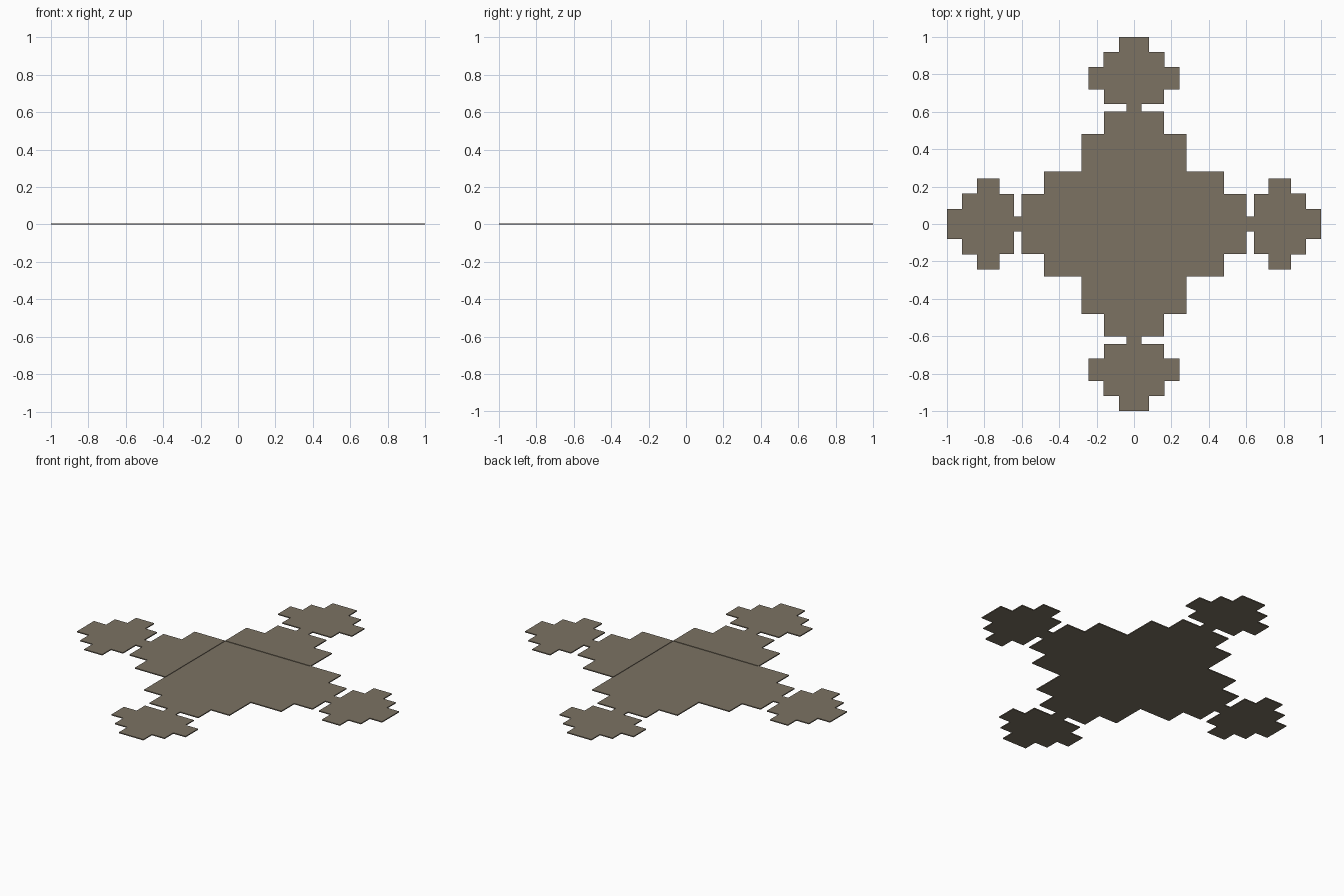
import bpy, bmesh
from math import pi
from mathutils import Matrix

if "Cube" in bpy.data.objects:
    bpy.data.objects.remove(bpy.data.objects["Cube"])

THICK = 0.006        # arm plate thickness
CENTRE_THICK = 0.003  # centre square sits slightly lower

mat = bpy.data.materials.new("warm_grey_brown")
mat.diffuse_color = (0.2, 0.168, 0.124, 1)
mat.use_nodes = True
mat.node_tree.nodes["Principled BSDF"].inputs["Base Color"].default_value = mat.diffuse_color


def plate(name, outline, height, angle=0.0):
    """Extrude a flat outline upward from z = 0 and turn it about z."""
    bm = bmesh.new()
    face = bm.faces.new([bm.verts.new((x, y, 0)) for x, y in outline])
    geom = bmesh.ops.extrude_face_region(bm, geom=[face], use_keep_orig=True)["geom"]
    for v in geom:
        if isinstance(v, bmesh.types.BMVert):
            v.co.z = height
    bm.transform(Matrix.Rotation(angle, 4, 'Z'))
    bmesh.ops.recalc_face_normals(bm, faces=bm.faces)
    mesh = bpy.data.meshes.new(name)
    bm.to_mesh(mesh)
    bm.free()
    mesh.materials.append(mat)
    obj = bpy.data.objects.new(name, mesh)
    bpy.context.collection.objects.link(obj)
    return obj


# Stepped arm: (half width, start, end) going outward from the centre
steps = [(0.28, 0.28, 0.48), (0.16, 0.48, 0.60), (0.04, 0.60, 0.642),
         (0.16, 0.642, 0.72), (0.243, 0.72, 0.838), (0.163, 0.838, 0.92),
         (0.08, 0.92, 1.0)]
side = [(w, y) for w, a, b in steps for y in (a, b)]
arm = side + [(-x, y) for x, y in reversed(side)]

for i, name in enumerate(("back_arm", "left_arm", "front_arm", "right_arm")):
    plate(name, arm, THICK, i * pi / 2)

# Centre square joining the four arms
h = 0.28
plate("centre_plate", [(-h, -h), (h, -h), (h, h), (-h, h)], CENTRE_THICK)
